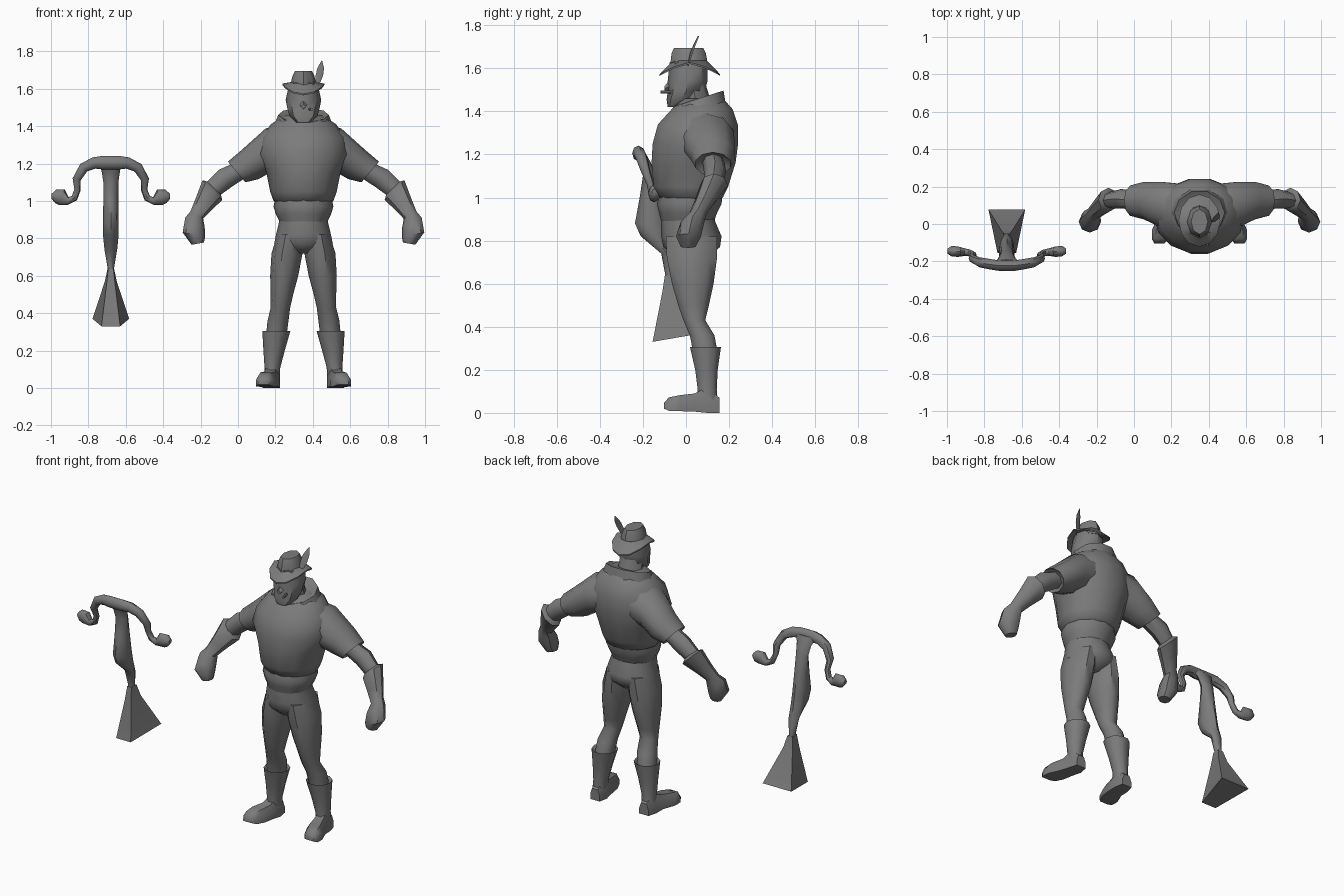
import bpy, bmesh, math
from mathutils import Vector

MAN_X, BOW_X = 0.35, -0.68
grey = bpy.data.materials.new("plain_grey")
grey.diffuse_color = (0.2, 0.2, 0.2, 1)


def finish(name, bm, angle=45):
    bmesh.ops.recalc_face_normals(bm, faces=bm.faces)
    me = bpy.data.meshes.new(name)
    bm.to_mesh(me)
    bm.free()
    me.materials.append(grey)
    ob = bpy.data.objects.new(name, me)
    bpy.context.collection.objects.link(ob)
    bpy.ops.object.select_all(action='DESELECT')
    ob.select_set(True)
    bpy.context.view_layer.objects.active = ob
    bpy.ops.object.shade_smooth_by_angle(angle=math.radians(angle))
    return ob


def skin(name, loops, caps=True, angle=45):
    """Join equal-length point loops into one surface."""
    bm = bmesh.new()
    rows = [[bm.verts.new(p) for p in loop] for loop in loops]
    n = len(rows[0])
    for a, b in zip(rows, rows[1:]):
        for i in range(n):
            j = (i + 1) % n
            bm.faces.new((a[i], a[j], b[j], b[i]))
    if caps:
        bm.faces.new(rows[0])
        bm.faces.new(rows[-1])
    return finish(name, bm, angle)


def ring(c, u, v, n):
    c, u, v = Vector(c), Vector(u), Vector(v)
    return [c + u * math.cos(t) + v * math.sin(t)
            for t in (2 * math.pi * i / n for i in range(n))]


def stack(name, x, rows, n=10, caps=True):
    """Horizontal ellipses: z, centre x, front y, back y, half width."""
    return skin(name, [ring((x + cx, (f + b) / 2, z), (rx, 0, 0), (0, (b - f) / 2, 0), n)
                       for z, cx, f, b, rx in rows], caps)


def limb(name, s, rows, n=8):
    """Tilted arm rings: centre x, y, z, tilt vector x, z, half depth."""
    return skin(name, [ring((MAN_X + s * x, y, z), (s * ux, 0, uz), (0, d, 0), n)
                       for x, y, z, ux, uz, d in rows])


# Shirt, skirt of the shirt and hips
stack("shirt", MAN_X, [
    (0.99, 0, -0.10, 0.15, 0.14), (1.00, 0, -0.125, 0.175, 0.16),
    (1.05, 0, -0.155, 0.20, 0.178), (1.16, 0, -0.165, 0.235, 0.20),
    (1.25, 0, -0.16, 0.247, 0.245), (1.34, 0, -0.135, 0.245, 0.225),
    (1.41, 0, -0.07, 0.22, 0.175), (1.46, 0, -0.03, 0.175, 0.10)], 14)
stack("shirt_skirt", MAN_X, [
    (1.02, 0, -0.12, 0.17, 0.15), (0.97, 0, -0.135, 0.165, 0.16),
    (0.93, 0, -0.125, 0.145, 0.148), (0.89, 0, -0.115, 0.13, 0.128)], 12)
stack("hips", MAN_X, [
    (0.95, 0, -0.11, 0.13, 0.13), (0.89, 0, -0.115, 0.135, 0.13),
    (0.82, 0, -0.115, 0.165, 0.147), (0.77, 0, -0.105, 0.158, 0.157),
    (0.72, 0, -0.05, 0.10, 0.05)], 12)

# Tilted collar around the neck
skin("collar", [ring((MAN_X, 0.06, z), (rx, 0, 0), (0, ry, ry * 0.32), 10)
                for z, rx, ry in ((1.40, 0.16, 0.13), (1.46, 0.135, 0.12), (1.45, 0.09, 0.09))])

# Neck and head
stack("neck", MAN_X, [(1.40, 0, -0.02, 0.13, 0.08), (1.53, 0, -0.03, 0.09, 0.07)], 8)
stack("head", MAN_X, [
    (1.42, 0, -0.085, -0.02, 0.04), (1.455, 0, -0.09, 0.04, 0.075),
    (1.49, 0, -0.085, 0.085, 0.085), (1.54, 0, -0.085, 0.10, 0.095),
    (1.63, 0, -0.075, 0.10, 0.075)], 8)
skin("nose", [ring((MAN_X, y, z), (w, 0, 0), (0, 0, h), 4)
              for y, z, w, h in ((-0.07, 1.52, 0.02, 0.03), (-0.10, 1.505, 0.014, 0.012))])
skin("mouth_stick", [ring((MAN_X + x, y, 1.49), (0.008, 0, 0), (0, 0, 0.008), 6)
                     for x, y in ((0.03, -0.06), (0.045, -0.118))])

# Hat: brim drooping front and back, tapered crown, feather
def brim(rx, ry, droop, dz):
    pts = []
    for i in range(12):
        t = 2 * math.pi * i / 12
        pts.append((MAN_X + rx * math.cos(t), 0.018 + ry * math.sin(t),
                    1.62 + dz - droop * abs(math.sin(t)) ** 1.5))
    return pts

skin("hat_brim", [brim(0.07, 0.08, 0, 0.0), brim(0.112, 0.14, 0.055, 0.0),
                  brim(0.112, 0.14, 0.055, 0.008), brim(0.07, 0.08, 0, 0.015)], angle=30)
stack("hat_crown", MAN_X, [
    (1.60, 0, -0.075, 0.105, 0.075), (1.67, 0, -0.067, 0.092, 0.058),
    (1.695, 0, -0.055, 0.08, 0.045)], 8)
skin("feather", [[(MAN_X + x - w, y - w * 0.3, z), (MAN_X + x, y - 0.003, z),
                  (MAN_X + x + w, y + w * 0.3, z), (MAN_X + x, y + 0.003, z)]
                 for x, y, z, w in ((0.07, 0.005, 1.60, 0.006), (0.085, 0.025, 1.67, 0.02),
                                    (0.092, 0.04, 1.71, 0.018), (0.098, 0.058, 1.75, 0.002))])

# Arms and legs, both sides
for s, side in ((-1, "left"), (1, "right")):
    limb("sleeve_" + side, s, [
        (0.08, 0.07, 1.29, 0.01, 0.12, 0.15), (0.19, 0.10, 1.27, 0.012, 0.118, 0.13),
        (0.285, 0.125, 1.195, 0.045, 0.078, 0.105), (0.357, 0.125, 1.155, 0.047, 0.055, 0.085),
        (0.345, 0.125, 1.165, 0.035, 0.042, 0.065)], 10)
    limb("arm_" + side, s, [
        (0.32, 0.125, 1.175, 0.03, 0.038, 0.05), (0.42, 0.135, 1.12, 0.034, 0.046, 0.052),
        (0.50, 0.125, 1.05, 0.034, 0.034, 0.04)])
    limb("glove_" + side, s, [
        (0.475, 0.13, 1.07, 0.032, 0.032, 0.04), (0.487, 0.13, 1.058, 0.053, 0.053, 0.064),
        (0.532, 0.09, 0.985, 0.044, 0.03, 0.05), (0.57, 0.055, 0.925, 0.034, 0.02, 0.04),
        (0.58, 0.03, 0.885, 0.052, 0.026, 0.055), (0.586, 0.012, 0.82, 0.06, 0.012, 0.058),
        (0.565, 0.01, 0.772, 0.033, -0.006, 0.035)])
    stack("leg_" + side, MAN_X, [
        (0.82, s * 0.075, -0.10, 0.15, 0.065), (0.72, s * 0.088, -0.095, 0.15, 0.083),
        (0.60, s * 0.103, -0.07, 0.133, 0.075), (0.50, s * 0.115, -0.04, 0.11, 0.06),
        (0.43, s * 0.123, -0.015, 0.092, 0.052), (0.36, s * 0.136, 0.015, 0.135, 0.056),
        (0.28, s * 0.145, 0.03, 0.15, 0.055)])
    stack("boot_" + side, MAN_X, [
        (0.29, s * 0.145, 0.035, 0.145, 0.055), (0.305, s * 0.145, 0.015, 0.166, 0.075),
        (0.20, s * 0.157, 0.04, 0.15, 0.057), (0.11, s * 0.166, 0.052, 0.145, 0.042),
        (0.05, s * 0.17, 0.05, 0.15, 0.042)])
    # Foot lofted from heel to toe, turned outward
    skin("foot_" + side, [
        [(MAN_X + s * (x + k * w), y, z) for k, z in
         ((-1, lo), (1, lo), (1, (lo + hi) / 2), (0.6, hi), (-0.6, hi), (-1, (lo + hi) / 2))]
        for y, x, w, lo, hi in (
            (0.155, 0.168, 0.032, 0.0, 0.07), (0.10, 0.17, 0.045, 0.0, 0.12),
            (0.04, 0.178, 0.045, 0.006, 0.09), (-0.03, 0.198, 0.055, 0.008, 0.082),
            (-0.08, 0.21, 0.045, 0.01, 0.072), (-0.103, 0.214, 0.028, 0.02, 0.045))])

# Crossbow arms: a bent tube with knobbed hooked tips
half = [(0.045, -0.222, 1.205, 0.036), (0.09, -0.215, 1.203, 0.031),
        (0.145, -0.205, 1.178, 0.027), (0.183, -0.185, 1.115, 0.022),
        (0.178, -0.165, 1.06, 0.017), (0.195, -0.155, 1.015, 0.018),
        (0.228, -0.15, 1.00, 0.021), (0.262, -0.148, 1.02, 0.044),
        (0.295, -0.145, 1.025, 0.036), (0.316, -0.145, 1.025, 0.014)]
path = [(-x, y, z, r) for x, y, z, r in reversed(half)] + half
loops = []
for i, (x, y, z, r) in enumerate(path):
    a, b = path[max(i - 1, 0)], path[min(i + 1, len(path) - 1)]
    tangent = Vector((b[0] - a[0], 0, b[2] - a[2])).normalized()
    side = Vector((-tangent.z, 0, tangent.x))
    loops.append(ring((BOW_X + x, y, z), side * r, (0, min(r, 0.028), 0), 8))
skin("crossbow_arms", loops)

# Crossbow stock and flared butt
stack("crossbow_stock", BOW_X, [
    (1.21, 0, -0.235, -0.19, 0.075), (1.165, 0, -0.215, -0.165, 0.05),
    (1.10, 0, -0.20, -0.14, 0.04), (1.00, 0, -0.215, -0.12, 0.04),
    (0.88, 0, -0.237, -0.095, 0.042), (0.82, 0, -0.21, -0.085, 0.042),
    (0.74, 0, -0.115, -0.065, 0.034), (0.64, 0, -0.096, -0.05, 0.017),
    (0.58, 0, -0.105, -0.045, 0.018)], 8)
skin("crossbow_butt", [
    [(BOW_X - f, yf, zf), (BOW_X + f, yf, zf), (BOW_X + b, yb, zb), (BOW_X - b, yb, zb)]
    for f, yf, zf, b, yb, zb in ((0.014, -0.098, 0.64, 0.017, -0.05, 0.64),
                                 (0.022, -0.11, 0.56, 0.032, -0.03, 0.57),
                                 (0.05, -0.155, 0.33, 0.098, 0.077, 0.37))], angle=30)
